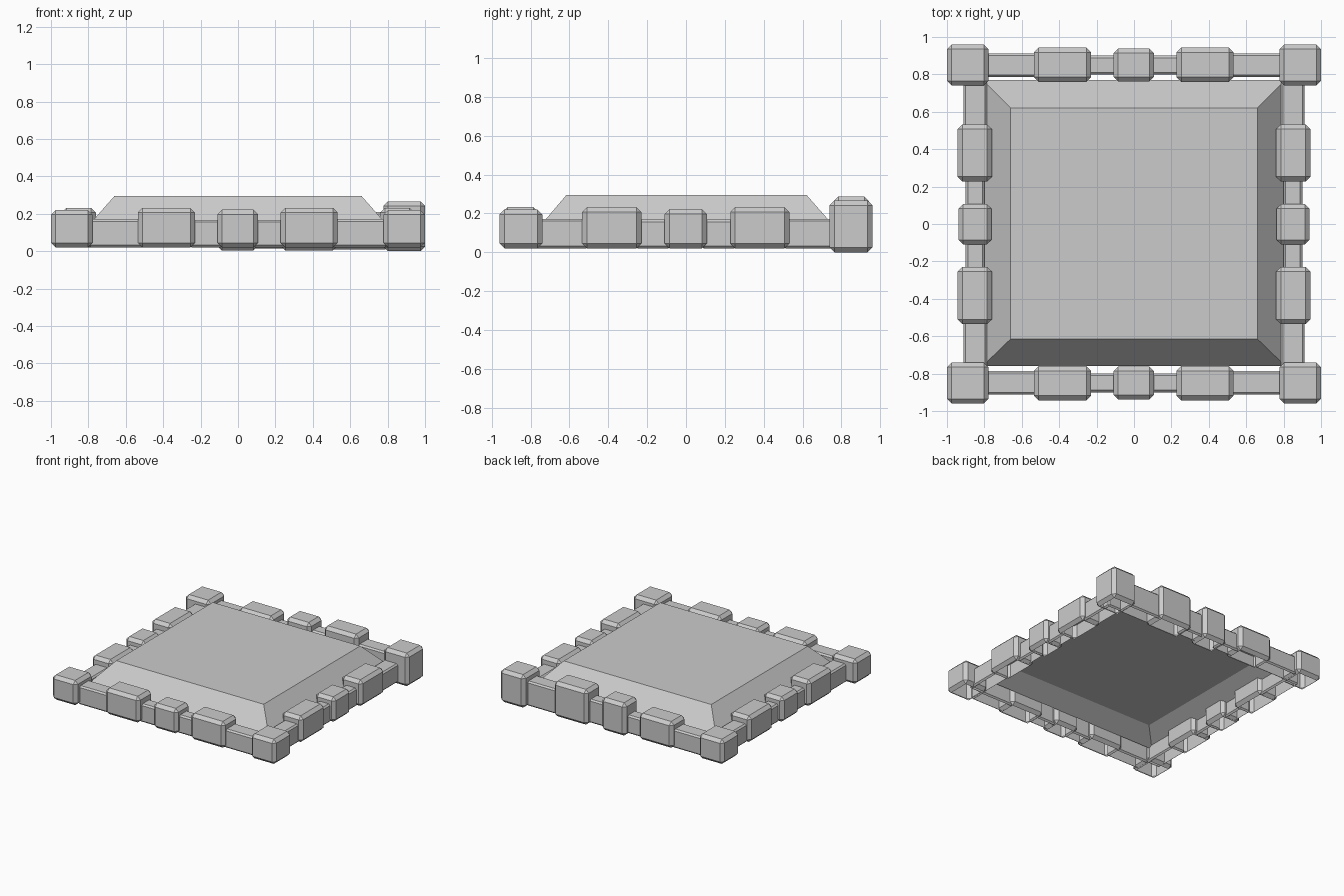
import bpy, bmesh

if "Cube" in bpy.data.objects:
    bpy.data.objects.remove(bpy.data.objects["Cube"])


def mesh_object(name, bm):
    bmesh.ops.recalc_face_normals(bm, faces=bm.faces[:])
    me = bpy.data.meshes.new(name)
    bm.to_mesh(me)
    bm.free()
    ob = bpy.data.objects.new(name, me)
    bpy.context.collection.objects.link(ob)
    return ob


def scaled_cube(x, y, z):
    bm = bmesh.new()
    bmesh.ops.create_cube(bm, size=1)
    for v in bm.verts:
        v.co = [(r[0] + r[1]) / 2 + c * (r[1] - r[0]) for r, c in zip((x, y, z), v.co)]
    return bm


def open_bottom(bm):
    bm.normal_update()
    down = [f for f in bm.faces if f.normal.z < -0.99]
    bmesh.ops.delete(bm, geom=down, context='FACES_ONLY')


def stone(name, x, y, z, bevel=0.025):
    """Chamfered stone block with a hollow underside."""
    bm = scaled_cube(x, y, z)
    bmesh.ops.bevel(bm, geom=bm.edges[:], offset=bevel, segments=1,
                    profile=0.5, affect='EDGES')
    open_bottom(bm)
    return mesh_object(name, bm)


# Raised centre: tapered slab with a shallower recessed underside
bm = bmesh.new()
RIM = (0.81, -0.76, 0.77)
TOP = (0.66, -0.615, 0.62)
rings = []
for (hx, y0, y1), z in ((TOP, 0.296), (RIM, 0.125), (TOP, 0.21)):
    rings.append([bm.verts.new(p) for p in
                  ((-hx, y0, z), (hx, y0, z), (hx, y1, z), (-hx, y1, z))])
bm.faces.new(rings[0])
bm.faces.new(rings[2])
for upper, lower in zip(rings, rings[1:]):
    for i in range(4):
        j = (i + 1) % 4
        bm.faces.new((upper[i], upper[j], lower[j], lower[i]))
mesh_object("centre_slab", bm)

# Corner posts (the back right one is taller)
for name, sx, sy in (("front_left", -1, -1), ("front_right", 1, -1),
                     ("back_left", -1, 1), ("back_right", 1, 1)):
    tall = sx > 0 and sy > 0
    x = sorted((sx * 1.0, sx * 0.778))
    y = sorted((sy * 0.96, sy * 0.74))
    stone(name + "_post", x, y, (0.0, 0.267) if tall else (0.02, 0.22))

# Pieces along each wall: start, end, inner depth, outer depth, top, bevel
PIECES = [
    ("rail_outer_a", -0.80, -0.50, 0.785, 0.912, 0.172, 0.012),
    ("block_a", -0.535, -0.23, 0.760, 0.943, 0.232, 0.025),
    ("rail_inner_a", -0.26, -0.08, 0.798, 0.900, 0.168, 0.012),
    ("block_middle", -0.11, 0.107, 0.762, 0.938, 0.222, 0.025),
    ("rail_inner_b", 0.08, 0.26, 0.798, 0.900, 0.168, 0.012),
    ("block_b", 0.228, 0.532, 0.760, 0.943, 0.232, 0.025),
    ("rail_outer_b", 0.50, 0.80, 0.785, 0.912, 0.172, 0.012),
]
# The right half of the back wall stands taller: its own base and top
TALL = {"block_middle": (0.003, 0.268), "rail_inner_b": (0.015, 0.205),
        "block_b": (0.003, 0.288), "rail_outer_b": (0.01, 0.21)}
for wall, sign, along_x in (("front", -1, True), ("back", 1, True),
                            ("left", -1, False), ("right", 1, False)):
    for part, a, b, inner, outer, top, bev in PIECES:
        depth = sorted((sign * inner, sign * outer))
        x, y = ((a, b), depth) if along_x else (depth, (a, b))
        z = (0.02, top)
        if wall == "back":
            z = TALL.get(part, z)
        stone(wall + "_" + part, x, y, z, bev)
